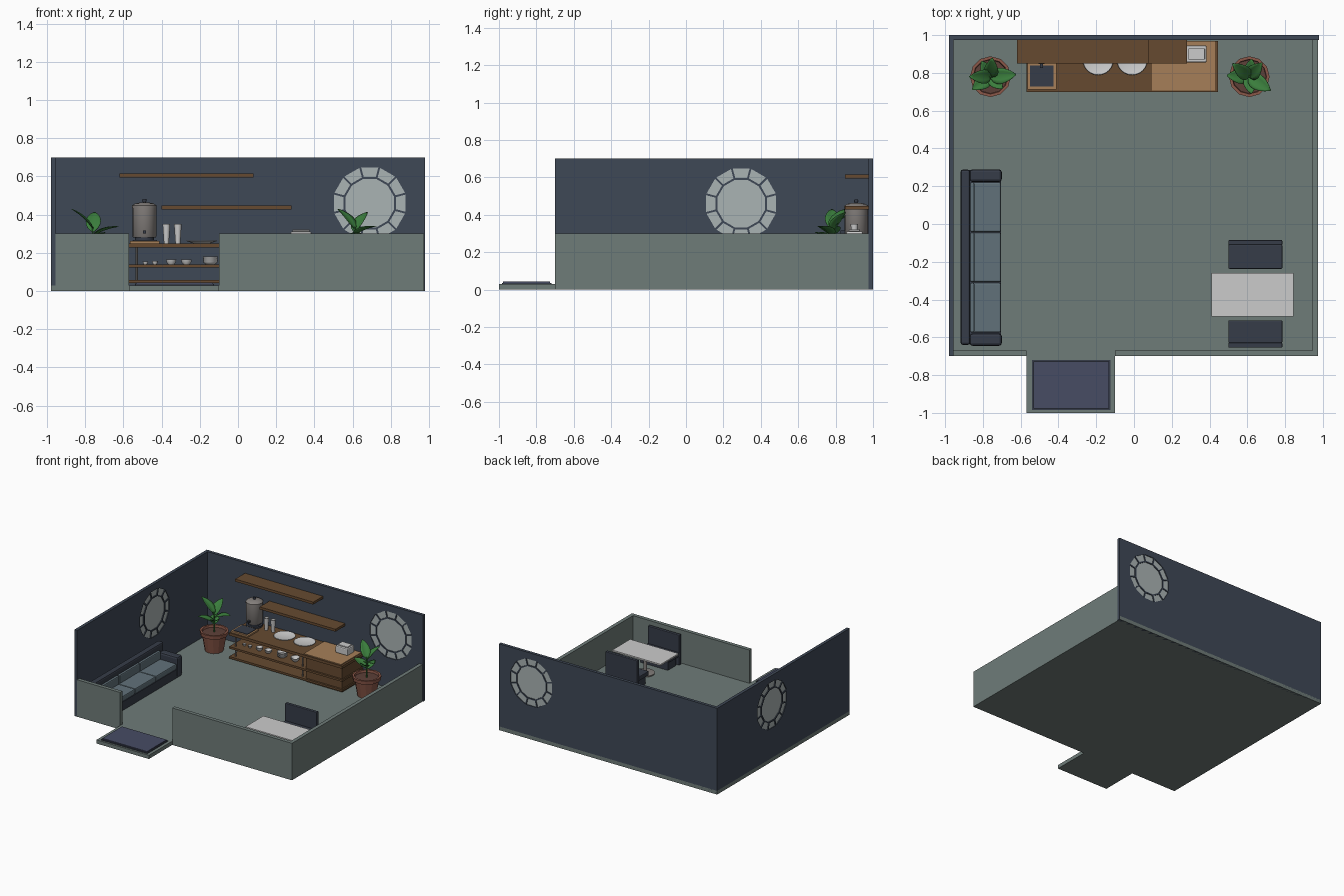
import bpy, bmesh, math
from mathutils import Matrix, Vector

if "Cube" in bpy.data.objects:
    bpy.data.objects.remove(bpy.data.objects["Cube"])

def mat(name, hexcol):
    m = bpy.data.materials.new(name)
    c = [int(hexcol[i:i + 2], 16) / 255 for i in (0, 2, 4)]
    m.diffuse_color = [((v + .055) / 1.055) ** 2.4 for v in c] + [1]
    m.use_nodes = True
    m.node_tree.nodes["Principled BSDF"].inputs["Base Color"].default_value = m.diffuse_color
    return m

NAVY = mat("navy", "3f4856")
DARK = mat("dark", "363c48")
SAGE = mat("sage", "6f7c79")
GLASS = mat("glass", "aab3b3")
BROWN = mat("brown", "664a30")
OAK = mat("oak", "a67f58")
TEAL = mat("teal", "61717a")
WHITE = mat("white", "d8dadb")
STEEL = mat("steel", "847f7c")
CLAY = mat("clay", "8a5748")
SOIL = mat("soil", "5d4038")
LEAF = mat("leaf", "3a7d3c")
MAT = mat("mat", "474c64")

def finish(name, bm, m):
    bmesh.ops.recalc_face_normals(bm, faces=bm.faces)
    me = bpy.data.meshes.new(name)
    bm.to_mesh(me)
    bm.free()
    ob = bpy.data.objects.new(name, me)
    bpy.context.collection.objects.link(ob)
    me.materials.append(m)
    return ob

def box(name, x0, x1, y0, y1, z0, z1, m, bevel=0):
    bm = bmesh.new()
    bmesh.ops.create_cube(bm, size=1)
    for v in bm.verts:
        v.co = ((x0 + x1) / 2 + v.co.x * (x1 - x0), (y0 + y1) / 2 + v.co.y * (y1 - y0),
                (z0 + z1) / 2 + v.co.z * (z1 - z0))
    if bevel:
        bmesh.ops.bevel(bm, geom=bm.edges[:], offset=bevel, segments=2, profile=.5, affect='EDGES')
    return finish(name, bm, m)

def lathe(name, profile, loc, m, seg=20, smooth=True):
    bm = bmesh.new()
    vs = [bm.verts.new((r, 0, z)) for r, z in profile]
    es = [bm.edges.new(p) for p in zip(vs, vs[1:])]
    bmesh.ops.spin(bm, geom=vs + es, axis=(0, 0, 1), cent=(0, 0, 0), steps=seg, angle=math.tau)
    bmesh.ops.remove_doubles(bm, verts=bm.verts, dist=1e-5)
    bmesh.ops.translate(bm, verts=bm.verts, vec=loc)
    ob = finish(name, bm, m)
    if smooth:
        bpy.ops.object.select_all(action='DESELECT')
        ob.select_set(True)
        bpy.context.view_layer.objects.active = ob
        bpy.ops.object.shade_smooth_by_angle(angle=math.radians(40))
    return ob

# shell of the room
box("floor", -.98, .975, -.7, 1, 0, .03, SAGE)
box("door_step", -.57, -.1, -1, -.7, 0, .03, SAGE)
box("door_mat", -.54, -.125, -.985, -.72, .03, .036, DARK)
box("door_mat_pile", -.533, -.132, -.978, -.727, .036, .044, MAT)
back = box("back_wall", -.98, .98, .975, 1, 0, .7, NAVY)
left = box("left_wall", -.98, -.955, -.7, .975, 0, .7, NAVY)
box("front_low_wall_left", -.955, -.57, -.7, -.67, 0, .3, SAGE)
box("front_low_wall_right", -.1, .975, -.7, -.67, 0, .3, SAGE)
box("right_low_wall", .945, .975, -.67, .975, 0, .3, SAGE)

# round windows: a twelve-sided pane ringed by twelve small panes
def panes(name, depth, M):
    bm = bmesh.new()
    k15 = math.radians(15)
    polys = [[(.127 / math.cos(k15), k15 * (2 * i + 1)) for i in range(12)]]
    for i in range(12):
        a, ri, ro = i * 2 * k15, .136 / math.cos(k15), .186 / math.cos(k15)
        gi, go = k15 - .005 / ri, k15 - .005 / ro
        polys.append([(ri, a - gi), (ro, a - go), (ro, a + go), (ri, a + gi)])
    for p in polys:
        f = bm.faces.new([bm.verts.new((r * math.cos(a), -depth / 2, r * math.sin(a))) for r, a in p])
        ext = bmesh.ops.extrude_face_region(bm, geom=[f], use_keep_orig=True)
        bmesh.ops.translate(bm, vec=(0, depth, 0),
                            verts=[g for g in ext["geom"] if isinstance(g, bmesh.types.BMVert)])
    bmesh.ops.transform(bm, matrix=M, verts=bm.verts)
    return finish(name, bm, GLASS)

for label, wall, M in (("back", back, Matrix.Translation((.69, .9875, .46))),
                       ("left", left, Matrix.Translation((-.9675, .295, .46)) @ Matrix.Rotation(math.pi / 2, 4, 'Z'))):
    panes(label + "_window_panes", .012, M)
    cutter = panes(label + "_cutter", .08, M)
    cutter.hide_render = True
    mod = wall.modifiers.new("window", 'BOOLEAN')
    mod.operation, mod.object, mod.solver = 'DIFFERENCE', cutter, 'EXACT'
    bpy.context.view_layer.objects.active = wall
    bpy.ops.object.modifier_apply(modifier="window")
    bpy.data.objects.remove(cutter)

# wall shelves
box("upper_wall_shelf", -.62, .08, .85, .975, .595, .615, BROWN)
box("lower_wall_shelf", -.4, .28, .85, .975, .428, .448, BROWN)

# serving counter
for n, z0, z1 in (("bottom_board", .042, .058), ("middle_board", .122, .138), ("counter_top", .228, .25)):
    box(n, -.57, .445, .7, .97, z0, z1, BROWN)
box("counter_cabinet", .11, .435, .715, .965, .03, .228, BROWN)
box("oak_top", .095, .43, .708, .968, .25, .256, OAK)
for x in (-.53, .07):
    for y in (.73, .94):
        lathe("counter_post", [(0, .03), (.006, .03), (.006, .23), (0, .23)], (x, y, 0), STEEL, 8)
box("tray", -.565, -.41, .712, .85, .25, .262, OAK)
box("tray_inlay", -.55, -.425, .727, .84, .262, .266, DARK)

# drinks urn
ux, uy = -.49, .91
lathe("urn_base", [(0, .25), (.062, .25), (.062, .265), (.05, .268), (.05, .285), (0, .285)], (ux, uy, 0), DARK)
lathe("urn_body", [(0, .28), (.058, .28), (.062, .285), (.062, .435), (.064, .436), (.064, .448),
                   (.05, .458), (.02, .464), (0, .464)], (ux, uy, 0), STEEL)
lathe("urn_knob", [(0, .463), (.007, .463), (.012, .473), (.01, .481), (0, .483)], (ux, uy, 0), DARK, 12)
box("urn_tap", ux - .008, ux + .008, uy - .085, uy - .055, .3, .316, DARK)

# tableware
for x in (-.375, -.315):
    lathe("cup_stack", [(0, .25), (.013, .25), (.02, .35), (.017, .35), (.012, .256), (0, .256)], (x, .9, 0), WHITE, 16)
for x in (-.19, -.01):
    lathe("plate", [(0, .25), (.045, .25), (.082, .262), (.08, .265), (.045, .256), (0, .256)], (x, .87, 0), WHITE, 24)

def bowl(x, r, h, z=.138):
    lathe("bowl", [(0, z), (r * .55, z), (r * .9, z + h * .5), (r, z + h), (r * .92, z + h),
                   (r * .5, z + h * .25), (0, z + h * .25)], (x, .775, 0), WHITE, 16)

for x, r, h in ((-.485, .014, .016), (-.435, .015, .018), (-.35, .027, .027), (-.27, .028, .027), (-.03, .035, .03)):
    bowl(x, r, h)
for i in range(3):
    bowl(-.145, .04, .022, .138 + i * .011)
box("napkin_box", .275, .385, .855, .945, .256, .312, WHITE, .008)
box("napkin_box_lid", .285, .375, .87, .93, .312, .322, WHITE, .004)

# potted plants
def leaf(base, az, elev, length, width):
    bm = bmesh.new()
    n, rows = 7, []
    for i in range(n + 1):
        t = i / n
        w = width / 2 * math.sin(math.pi * min(1, .04 + .95 * t ** .85)) ** .75
        droop = -.22 * length * t * t
        rows.append([bm.verts.new((length * t, s * w, droop + abs(s) * w * .3)) for s in (-1, -.5, 0, .5, 1)])
    for a, b in zip(rows, rows[1:]):
        for j in range(4):
            bm.faces.new((a[j], a[j + 1], b[j + 1], b[j]))
    M = (Matrix.Translation(base) @ Matrix.Rotation(math.radians(az), 4, 'Z')
         @ Matrix.Rotation(-math.radians(elev), 4, 'Y'))
    bmesh.ops.transform(bm, matrix=M, verts=bm.verts)
    for f in bm.faces:
        f.smooth = True
    ob = finish("leaf", bm, LEAF)
    ob.modifiers.new("thickness", 'SOLIDIFY').thickness = .002

def plant(x, y, turn):
    lathe("pot", [(0, .03), (.07, .03), (.092, .16), (.105, .16), (.108, .19), (.092, .19),
                  (.088, .165), (0, .165)], (x, y, 0), CLAY, 12, False)
    lathe("soil", [(0, .166), (.089, .166), (.089, .172), (0, .176)], (x, y, 0), SOIL, 12, False)
    lathe("stem", [(0, .16), (.007, .16), (.004, .335), (0, .335)], (x, y, 0), LEAF, 6)
    for az, elev, z, ln, w in ((180, 55, .325, .15, .075), (5, 32, .29, .14, .085), (85, 58, .31, .14, .08),
                               (215, 35, .25, .125, .08), (315, 40, .26, .1, .07), (120, 35, .24, .1, .07)):
        leaf(Vector((x, y, z)), az + turn, elev, ln, w)

plant(-.76, .78, 0)
plant(.61, .78, -38)

# sofa
box("sofa_base", -.915, -.705, -.635, .285, .03, .1, DARK)
box("sofa_back", -.918, -.868, -.64, .288, .03, .255, DARK, .012)
for y in (-.645, .223):
    box("sofa_arm", -.87, -.7, y, y + .066, .03, .195, DARK, .015)
for i in range(3):
    y = -.575 + i * .266
    box("sofa_cushion", -.868, -.705, y + .001, y + .264, .1, .145, TEAL, .008)
    box("sofa_back_cushion", -.868, -.845, y + .001, y + .264, .145, .215, TEAL, .008)

# table
box("table_top", .41, .845, -.49, -.26, .192, .204, WHITE)
lathe("table_leg", [(0, .03), (.07, .03), (.07, .038), (.014, .045), (.014, .192), (0, .192)], (.628, -.375, 0), STEEL, 16)

# facing chairs, s is the side the backrest is on
def chair(y_inner, y_back, s):
    ys = sorted((y_inner, y_back - s * .025))
    box("chair_seat", .5, .785, *ys, .1, .135, DARK, .005)
    box("chair_base", .52, .765, ys[0] + .015, ys[1], .03, .1, DARK)
    box("chair_back", .5, .785, *sorted((y_back - s * .027, y_back)), .03, .275, DARK, .005)

chair(-.237, -.085, 1)
chair(-.51, -.655, -1)
